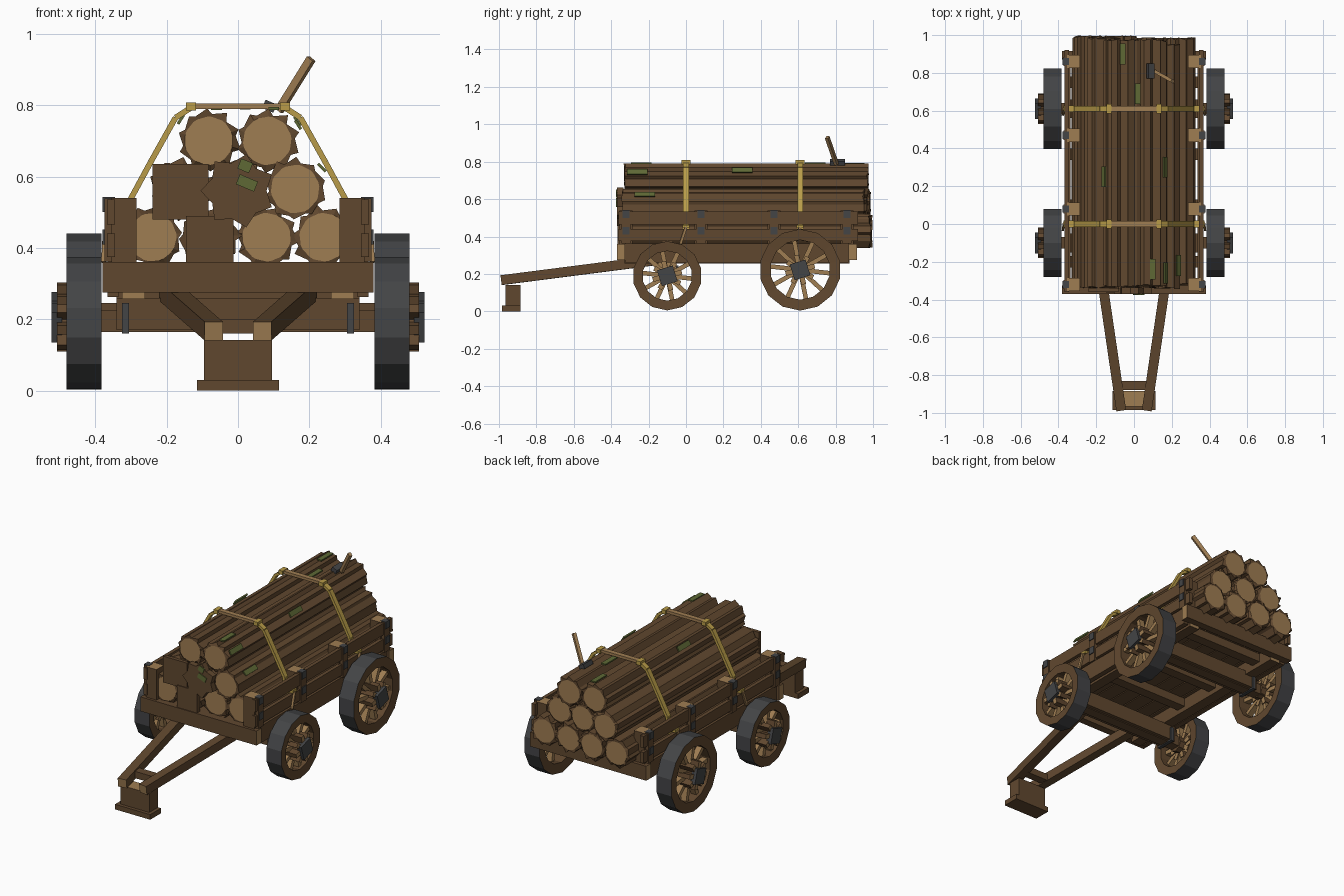
import bpy, bmesh, math, random
from mathutils import Vector, Matrix

cube = bpy.data.objects.get("Cube")
if cube:
    bpy.data.objects.remove(cube, do_unlink=True)
random.seed(4)


def material(name, rgb):
    m = bpy.data.materials.new(name)
    m.use_nodes = True
    m.diffuse_color = (*rgb, 1)
    bsdf = next(n for n in m.node_tree.nodes if n.type == 'BSDF_PRINCIPLED')
    bsdf.inputs["Base Color"].default_value = (*rgb, 1)
    bsdf.inputs["Roughness"].default_value = 0.9
    return m


BROWN = material("brown wood", (0.118, 0.064, 0.028))
TAN = material("cut wood", (0.345, 0.205, 0.085))
GREY = material("dark iron", (0.056, 0.058, 0.061))
ROPE = material("yellow rope", (0.48, 0.33, 0.065))
MOSS = material("moss green", (0.112, 0.141, 0.036))


def finish(name, bm, mats, matrix=None):
    bmesh.ops.recalc_face_normals(bm, faces=bm.faces)
    me = bpy.data.meshes.new(name)
    bm.to_mesh(me)
    bm.free()
    for m in mats:
        me.materials.append(m)
    ob = bpy.data.objects.new(name, me)
    bpy.context.collection.objects.link(ob)
    if matrix:
        ob.matrix_world = matrix
    return ob


def block(name, size, matrix, mat=BROWN, end_axis=None, end_mat=TAN):
    """Box whose two faces along end_axis show a second colour."""
    bm = bmesh.new()
    bmesh.ops.create_cube(bm, size=1)
    bmesh.ops.scale(bm, vec=size, verts=bm.verts)
    bm.normal_update()
    if end_axis is not None:
        for f in bm.faces:
            f.material_index = int(abs(f.normal[end_axis]) > 0.9)
    return finish(name, bm, [mat, end_mat], matrix)


def box(name, x, y, z, mat=BROWN, end_axis=None):
    c = [(a[0] + a[1]) / 2 for a in (x, y, z)]
    return block(name, [abs(a[1] - a[0]) for a in (x, y, z)],
                 Matrix.Translation(c), mat, end_axis)


def bar(name, p, q, w, h, mat=BROWN, ends=TAN):
    """Square bar between two points, its height kept near vertical."""
    p, q = Vector(p), Vector(q)
    rot = (q - p).to_track_quat('Y', 'Z').to_matrix().to_4x4()
    return block(name, (w, (q - p).length, h),
                 Matrix.Translation((p + q) / 2) @ rot, mat, 1, ends)


def rings(bm, loops, close=False):
    """Skin consecutive vertex loops; returns the faces of each band."""
    pairs = list(zip(loops, loops[1:] + loops[:1])) if close else list(zip(loops, loops[1:]))
    bands = []
    for a, b in pairs:
        n = len(a)
        bands.append([bm.faces.new((a[i], a[(i + 1) % n], b[(i + 1) % n], b[i])) for i in range(n)])
    return bands


# ---- Wheels: faceted rim with iron tread, spokes, hub and cap
def wheel(name, s, y, z, r, rim):
    inner = r - rim
    bm = bmesh.new()
    n = 14

    def loop(rad, x):
        return [bm.verts.new((x, y + rad * math.cos(2 * math.pi * (i + .5) / n),
                              z + rad * math.sin(2 * math.pi * (i + .5) / n))) for i in range(n)]
    bands = rings(bm, [loop(r, s * .383), loop(r, s * .48), loop(inner, s * .475), loop(inner, s * .388)], True)
    for f in bands[0]:
        f.material_index = 1
    finish(name + "_rim", bm, [BROWN, GREY])
    centre = Matrix.Translation((s * .44, y, z))
    for i in range(10):
        turn = centre @ Matrix.Rotation(2 * math.pi * i / 10 + .2, 4, 'X')
        length = inner - .015
        block(name + "_spoke", (.035, .024, length), turn @ Matrix.Translation((0, 0, .03 + length / 2)), TAN)
    for i in range(8):
        turn = centre @ Matrix.Rotation(2 * math.pi * i / 8 + .25, 4, 'X')
        block(name + "_hub_lug", (.09, .026, .05),
              turn @ Matrix.Translation((s * .022, 0, .055)), BROWN, 0)
    bm = bmesh.new()
    bmesh.ops.create_cone(bm, cap_ends=True, segments=8, radius1=.045, radius2=.045, depth=.11)
    finish(name + "_hub", bm, [BROWN], centre @ Matrix.Rotation(math.pi / 2, 4, 'Y'))
    block(name + "_hub_cap", (.03, .088, .088),
          Matrix.Translation((s * .508, y, z)) @ Matrix.Rotation(.3, 4, 'X'), GREY)


for s, side in ((1, "left"), (-1, "right")):
    wheel("front_wheel_" + side, s, -.10, .19, .185, .052)
    wheel("rear_wheel_" + side, s, .61, .222, .218, .058)

# ---- Axles
for label, y, z in (("front", -.10, .215), ("rear", .61, .235)):
    box(label + "_axle_beam", (-.34, .34), (y - .05, y + .05), (z - .045, z + .045), BROWN, 0)
    box(label + "_axle", (-.42, .42), (y - .03, y + .03), (z - .05, z + .01))
    for s in (-1, 1):
        box(label + "_axle_bolt", (s * .305, s * .325), (y - .06, y + .06), (z - .055, z + .03), GREY)

# ---- Bed: end beams, long beams, cross beams, floor planks
box("front_bed_beam", (-.38, .38), (-.37, -.325), (.275, .36), BROWN, 0)
box("rear_bed_beam", (-.38, .38), (.87, .915), (.275, .36), BROWN, 0)
for s in (-1, 1):
    box("long_beam", (s * .26, s * .325), (-.33, .875), (.257, .345), BROWN, 1)
    box("bed_side", (s * .335, s * .365), (-.325, .87), (.262, .362))
for y in (-.2, .1, .37, .75):
    box("cross_beam", (-.335, .335), (y - .03, y + .03), (.285, .335))
for i in range(7):
    x = -.33 + i * .0945
    box("floor_plank", (x, x + .088), (-.325, .87), (.335, .36))

# ---- Side racks: posts, rails, iron plates
for s in (-1, 1):
    for y in (-.32, .08, .47, .86):
        box("rack_post", (s * .285, s * .355), (y - .035, y + .035), (.35, .54), BROWN, 2)
        box("rack_cleat", (s * .35, s * .374), (y - .024, y + .024), (.362, .538))
        for z in (.43, .52):
            box("rack_plate", (s * .345, s * .379), (y - .019, y + .019), (z - .02, z + .022), GREY)
    for z0, z1 in ((.375, .44), (.465, .535)):
        box("rack_rail", (s * .345, s * .367), (-.36, .92), (z0, z1))


# ---- Logs: ridged bark with pale cut ends
def log(name, x, z, y0, y1, front_cut=True):
    teeth = 10
    start = random.random()
    bm = bmesh.new()
    prof = []
    for i in range(teeth):
        a = 2 * math.pi * (i + start) / teeth
        prof += [(a, random.uniform(.083, .094)), (a + .45, random.uniform(.071, .078))]

    def loop(y, core=False, jag=0):
        return [bm.verts.new((x + (.068 if core else r) * math.cos(a), y + random.uniform(-jag, jag),
                              z + (.068 if core else r) * math.sin(a))) for a, r in prof]
    front, back = loop(y0, True), loop(y1, True)
    rings(bm, [front, loop(y0 + .004, jag=.008), loop(y1 - .004, jag=.008), back])
    bm.faces.new(front).material_index = int(front_cut)
    bm.faces.new(back).material_index = 1
    finish(name, bm, [BROWN, TAN])


for x in (-.24, -.08, .08, .24):
    log("bottom_log", x, .43, -.335 + .01 * (x > 0), .985 if x > 0 else .995, x != -.08)
for x in (-.16, 0, .16):
    log("middle_log", x, .565, -.34, .97 - .1 * x, x > 0)
for x in (-.082, .082):
    log("top_log", x, .70, -.33, .975)

# Bark slabs over the front log ends
box("bark_slab", (-.24, -.083), (-.36, -.34), (.48, .635))
box("bark_slab", (-.145, -.013), (-.365, -.335), (.36, .49))
bm = bmesh.new()
star = [(.105 if i % 2 else .08, 2 * math.pi * i / 14) for i in range(14)]
a, b = ([bm.verts.new((r * math.cos(t), y, .56 + r * math.sin(t))) for r, t in star] for y in (-.37, -.335))
rings(bm, [a, b])
bm.faces.new(a)
bm.faces.new(b)
finish("jagged_bark_end", bm, [BROWN])

# ---- Straps over the load
path = [(.315, .41), (.31, .52), (.245, .64), (.175, .765), (.125, .797)]
path += [(-x, z) for x, z in reversed(path)]
for y in (0, .61):
    for (xa, za), (xb, zb) in zip(path, path[1:]):
        top = za > .79 and zb > .79
        bar("strap_top" if top else "strap_side", (xa, y, za), (xb, y, zb), .03, .016,
            TAN if top else ROPE, ROPE)
    for s in (-1, 1):
        box("strap_knot", (s * .118, s * .145), (y - .024, y + .024), (.785, .808), ROPE)
        box("strap_hook", (s * .30, s * .372), (y - .018, y + .018), (.445, .462), ROPE)
        bar("strap_tail", (s * .372, y, .45), (s * .376, y - .03, .36), .012, .014, TAN)

# ---- Axe stuck in the load
bar("axe_handle", (.115, .805, .785), (.205, .755, .93), .018, .022, TAN)
block("axe_head", (.034, .08, .025),
      Matrix.Translation((.088, .81, .797)) @ Matrix.Rotation(.4, 4, 'Y'), GREY)

# ---- Drawbar with stand
for s in (-1, 1):
    bar("drawbar", (s * .068, -.985, .167), (s * .195, -.12, .278), .052, .052)
box("drawbar_crosspiece", (-.075, .075), (-.88, -.83), (.16, .20))
box("stand_post", (-.095, .095), (-.965, -.885), (.02, .142), BROWN, 2)
box("stand_foot", (-.115, .115), (-.985, -.885), (.0, .03))

# ---- Moss patches
for x, y, z, tilt in ((.02, .69, .792, 0), (.10, -.24, .791, 0), (.166, .3, .755, 1.0),
                      (.168, -.26, .745, 1.0), (.235, -.22, .625, .8), (-.16, .25, .76, -1.0),
                      (-.06, .9, .79, 0)):
    block("moss_patch", (.03, .11, .008),
          Matrix.Translation((x, y, z)) @ Matrix.Rotation(tilt, 4, 'Y'), MOSS)
for x, z, w in ((.025, .582, .055), (.02, .63, .035)):
    block("front_moss", (w, .008, .03),
          Matrix.Translation((x, -.371, z)) @ Matrix.Rotation(.4, 4, 'Y'), MOSS)
